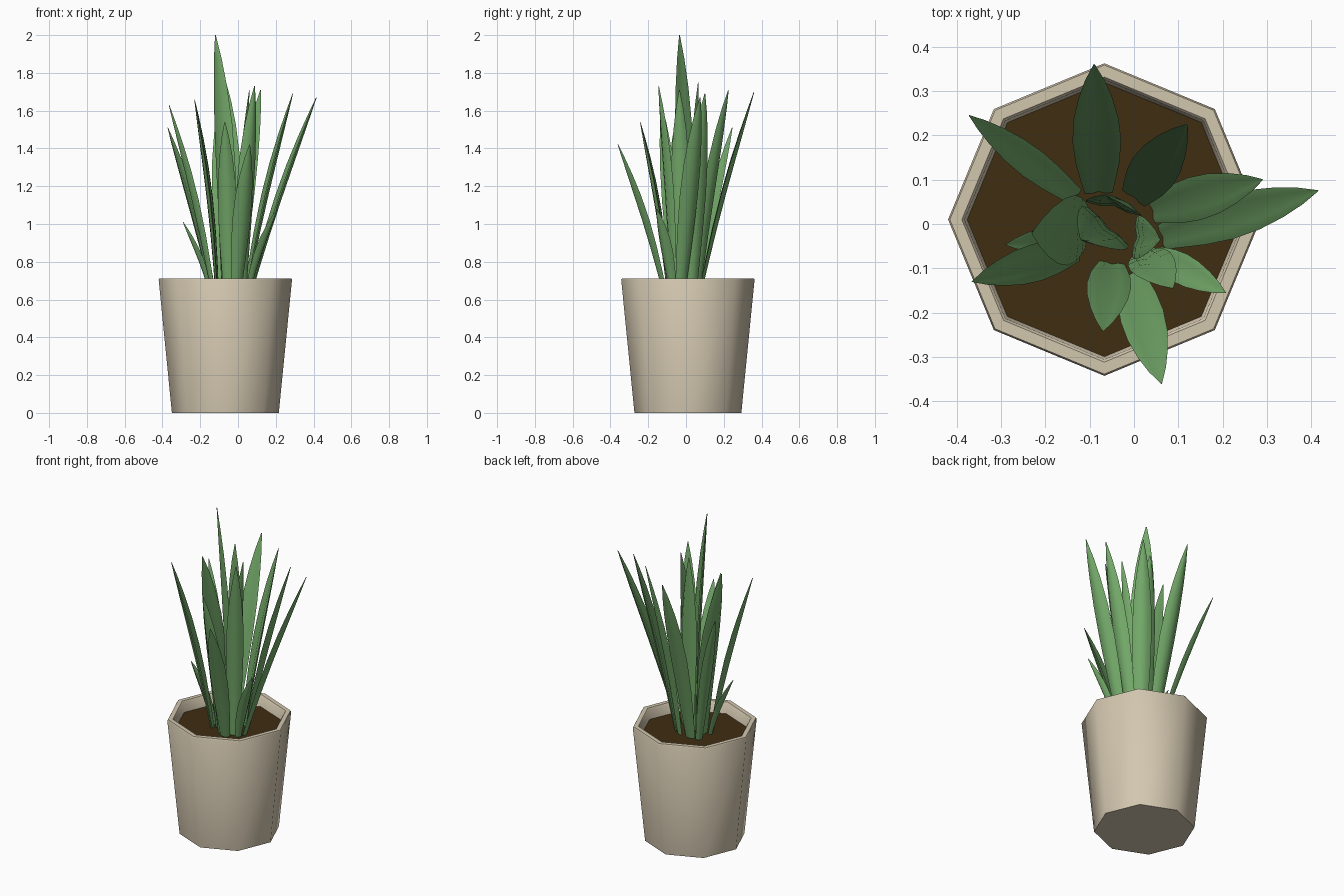
import bpy, bmesh, math
from mathutils import Vector

if "Cube" in bpy.data.objects:
    bpy.data.objects.remove(bpy.data.objects["Cube"])


def material(name, rgb):
    m = bpy.data.materials.new(name)
    m.diffuse_color = (*rgb, 1)
    m.use_nodes = True
    m.node_tree.nodes["Principled BSDF"].inputs["Base Color"].default_value = m.diffuse_color
    return m


GREEN = material("leaf green", (0.17, 0.39, 0.14))
CLAY = material("pale clay", (0.65, 0.57, 0.43))
BROWN = material("soil brown", (0.05, 0.026, 0.006))
POT_X, POT_Y = -0.067, 0.01


def loft(name, rings, mat, angle):
    """Skin closed rings of points and cap both ends."""
    bm = bmesh.new()
    rows = [[bm.verts.new(p) for p in r] for r in rings]
    for a, b in zip(rows, rows[1:]):
        n = len(a)
        for i in range(n):
            bm.faces.new((a[i], a[(i + 1) % n], b[(i + 1) % n], b[i]))
    bm.faces.new(rows[0][::-1])
    bm.faces.new(rows[-1])
    bmesh.ops.recalc_face_normals(bm, faces=bm.faces)
    me = bpy.data.meshes.new(name)
    bm.to_mesh(me)
    bm.free()
    me.materials.append(mat)
    ob = bpy.data.objects.new(name, me)
    bpy.context.collection.objects.link(ob)
    bpy.context.view_layer.objects.active = ob
    ob.select_set(True)
    bpy.ops.object.shade_smooth_by_angle(angle=math.radians(angle))
    ob.select_set(False)
    return ob


def octagon(r, z):
    return [(POT_X + r * math.cos(i * math.pi / 4),
             POT_Y + r * math.sin(i * math.pi / 4), z) for i in range(8)]


# Eight-sided tapered pot with a hollow top, and the soil inside it
loft("pot", [octagon(r, z) for r, z in
             ((0.283, 0), (0.353, 0.705), (0.349, 0.712), (0.322, 0.712),
              (0.316, 0.705), (0.305, 0.60))], CLAY, 50)
loft("soil", [octagon(0.300, 0.61), octagon(0.311, 0.645)], BROWN, 30)

# Width along a leaf: (fraction of length, fraction of full width)
OUTLINE = ((0, 0.55), (0.15, 0.72), (0.32, 0.9), (0.5, 1.0), (0.66, 0.93),
           (0.8, 0.7), (0.91, 0.4), (1, 0.04))


def leaf(name, base, tip, width, side=None, bow=0.02):
    """Channelled blade from base to tip, facing the way it leans."""
    b, t = Vector((*base, 0.62)), Vector(tip)
    lean = Vector((t.x - b.x, t.y - b.y, 0)).normalized()
    across = Vector((*side, 0)).normalized() if side else Vector((-lean.y, lean.x, 0))
    rings = []
    for f, w in OUTLINE:
        c = b.lerp(t, f) - lean * bow * math.sin(math.pi * f)
        out = across.cross(t - b).normalized()
        if out.dot(lean) < 0:
            out = -out
        h, d = width * w / 2, 0.030 * max(w, 0.1)
        # Crescent section: two edges, bulged back, grooved inner face
        rings.append([c + across * h * u + out * d * v for u, v in
                      ((-1, -0.3), (-0.55, 0.3), (0, 0.55), (0.55, 0.3),
                       (1, -0.3), (0.5, -0.35), (0, -0.1), (-0.5, -0.35))])
    loft(name, rings, GREEN, 60)


# base xy, tip xyz, width, optional width direction
LEAVES = (
    ((-0.13, 0.06), (-0.372, 0.245, 1.51), 0.07, None),
    ((-0.13, -0.06), (-0.365, -0.13, 1.63), 0.085, None),
    ((-0.08, 0.07), (-0.09, 0.36, 1.70), 0.11, None),
    ((0.0, 0.06), (0.12, 0.225, 1.71), 0.11, None),
    ((0.04, 0.03), (0.29, 0.10, 1.69), 0.10, None),
    ((0.06, -0.03), (0.415, 0.075, 1.67), 0.10, None),
    ((0.05, -0.07), (0.207, -0.155, 1.08), 0.07, None),
    ((-0.01, -0.11), (0.062, -0.36, 1.42), 0.10, None),
    ((-0.05, -0.09), (-0.07, -0.242, 1.54), 0.10, None),
    ((-0.14, -0.03), (-0.29, -0.047, 1.01), 0.06, None),
    ((-0.11, -0.01), (-0.23, -0.02, 1.66), 0.16, (0.1, 1)),
    ((-0.06, -0.01), (-0.12, -0.035, 2.0), 0.14, (1, -0.95)),
    ((0.02, -0.07), (0.088, -0.145, 1.73), 0.10, (1, 0.45)),
    ((0.01, -0.03), (0.06, -0.035, 1.71), 0.10, (0.1, 1)),
    ((-0.05, 0.05), (-0.065, 0.065, 1.75), 0.13, (1, -0.25)),
)
for i, (base, tip, width, side) in enumerate(LEAVES):
    leaf(f"leaf_{i + 1}", base, tip, width, side)
